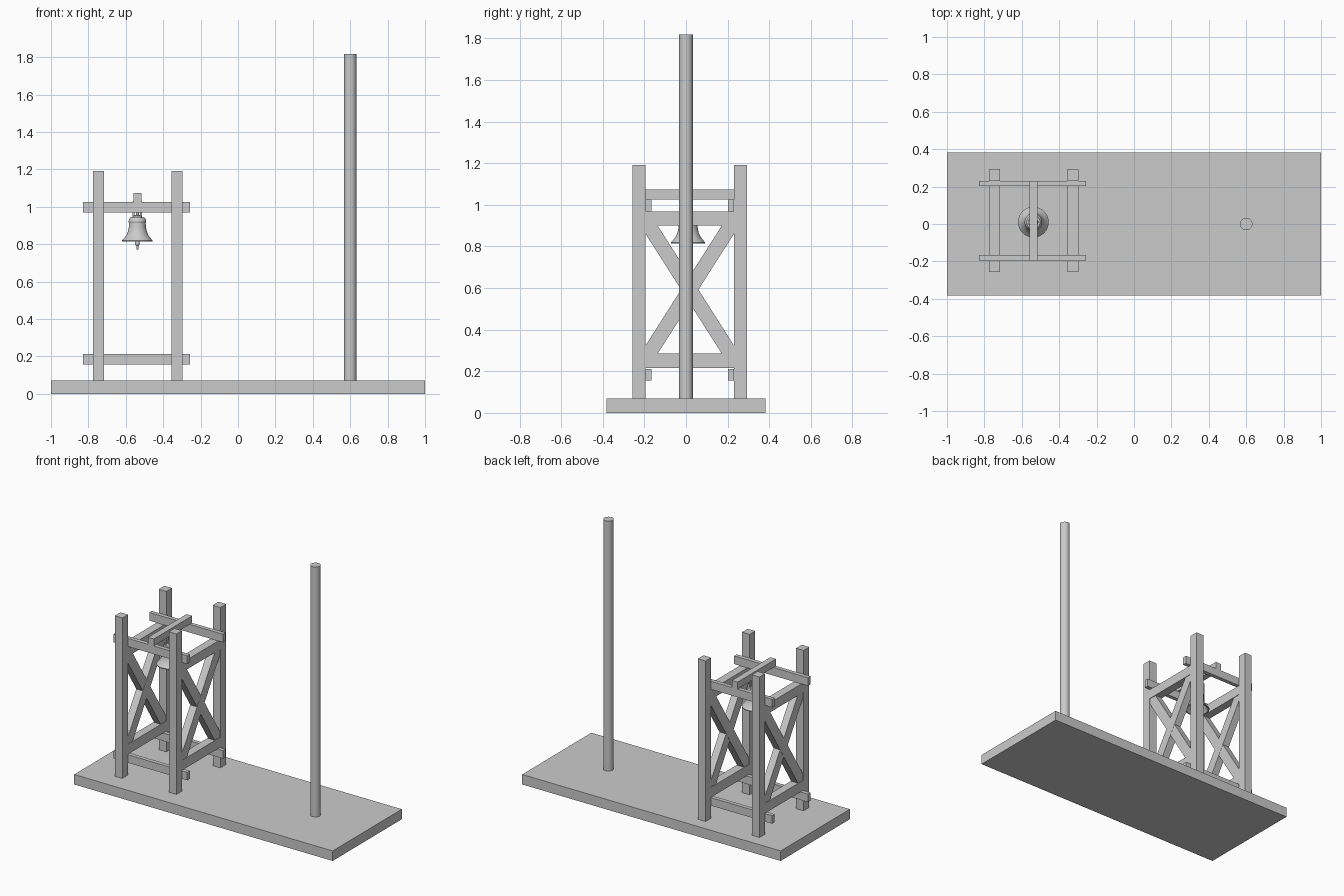
import bpy, bmesh, math
from mathutils import Vector

if "Cube" in bpy.data.objects:
    bpy.data.objects.remove(bpy.data.objects["Cube"])


def finish(bm, name):
    bmesh.ops.recalc_face_normals(bm, faces=bm.faces)
    me = bpy.data.meshes.new(name)
    bm.to_mesh(me)
    bm.free()
    ob = bpy.data.objects.new(name, me)
    bpy.context.collection.objects.link(ob)
    return ob


def smooth(ob, angle=35):
    bpy.ops.object.select_all(action='DESELECT')
    ob.select_set(True)
    bpy.context.view_layer.objects.active = ob
    bpy.ops.object.shade_smooth_by_angle(angle=math.radians(angle))


def box(name, x, y, z):
    bm = bmesh.new()
    bmesh.ops.create_cube(bm, size=1)
    for v in bm.verts:
        v.co = Vector([(r[0] + r[1]) / 2 + c * (r[1] - r[0]) for r, c in zip((x, y, z), v.co)])
    return finish(bm, name)


def plate(name, x, pts):
    """Extrude a y-z outline along x."""
    bm = bmesh.new()
    f = bm.faces.new([bm.verts.new((x[0], p[0], p[1])) for p in pts])
    r = bmesh.ops.extrude_face_region(bm, geom=[f])
    bmesh.ops.translate(bm, vec=(x[1] - x[0], 0, 0),
                        verts=[g for g in r['geom'] if isinstance(g, bmesh.types.BMVert)])
    return finish(bm, name)


def lathe(name, cx, cy, profile, n=32):
    bm = bmesh.new()
    vs = [bm.verts.new((r, 0, z)) for r, z in profile]
    es = [bm.edges.new(p) for p in zip(vs, vs[1:])]
    bmesh.ops.spin(bm, geom=vs + es, cent=(0, 0, 0), axis=(0, 0, 1),
                   angle=2 * math.pi, steps=n, use_duplicate=False)
    bmesh.ops.remove_doubles(bm, verts=bm.verts, dist=1e-5)
    bmesh.ops.translate(bm, vec=(cx, cy, 0), verts=bm.verts)
    ob = finish(bm, name)
    smooth(ob)
    return ob


# Ground slab and tall pole
box("base_slab", (-1, 1), (-.382, .382), (0, .07))
lathe("pole", .6, 0, [(0, .07), (.033, .07), (.033, 1.818), (0, 1.818)])

# Two side frames: posts, rails and crossed braces
Y0, Y1 = -.194, .230
for side, x0, x1 in (("left", -.774, -.716), ("right", -.356, -.297)):
    for end, y in (("front", (-.256, Y0)), ("back", (Y1, .293))):
        box(f"{side}_{end}_post", (x0, x1), y, (.07, 1.192))
    for level, z in (("lower", (.215, .285)), ("upper", (.9, .967))):
        box(f"{side}_{level}_rail", (x0, x1), (Y0, Y1), z)
    a, b, z0, z1 = .058, .04, .285, .9
    brace = [(Y0, z0), (Y0 + a, z0), (Y1, z1 - b), (Y1, z1), (Y1 - a, z1), (Y0, z0 + b)]
    plate(f"{side}_brace_rising", (x0 + .003, x1 - .003), brace)
    plate(f"{side}_brace_falling", (x0 + .004, x1 - .004), [(Y0 + Y1 - y, z) for y, z in brace])

# Long beams joining the frames, and the bell beam on top
for level, z in (("lower", (.156, .212)), ("upper", (.969, 1.026))):
    box(f"front_{level}_beam", (-.828, -.257), (Y0, -.166), z)
    box(f"back_{level}_beam", (-.828, -.257), (.202, Y1), z)
box("bell_beam", (-.56, -.516), (Y0, Y1), (1.026, 1.075))

# Hollow bell
BX, BY = -.538, .01
lathe("bell", BX, BY, [
    (0, .944), (.036, .944), (.042, .937), (.047, .926), (.047, .918), (.044, .913),
    (.046, .890), (.051, .866), (.060, .846), (.073, .830), (.082, .820), (.081, .815),
    (.074, .815), (.062, .832), (.051, .850), (.043, .875), (.039, .915), (.030, .932), (0, .934)])

# Clapper
lathe("clapper", BX, BY, [
    (0, .934), (.005, .934), (.005, .822), (.011, .814), (.013, .804), (.010, .795),
    (.006, .790), (.006, .772), (0, .770)], 16)

# Hanging straps and crown
for i, s in enumerate((-1, 1)):
    x = BX + s * .020
    box(f"bell_strap_{i}", (x - .005, x + .005), (BY - .012, BY + .012), (.94, 1.028))
lathe("bell_crown", BX, BY, [(0, .942), (.027, .942), (.024, .952), (.008, .957), (.006, 1.028), (0, 1.028)], 20)
